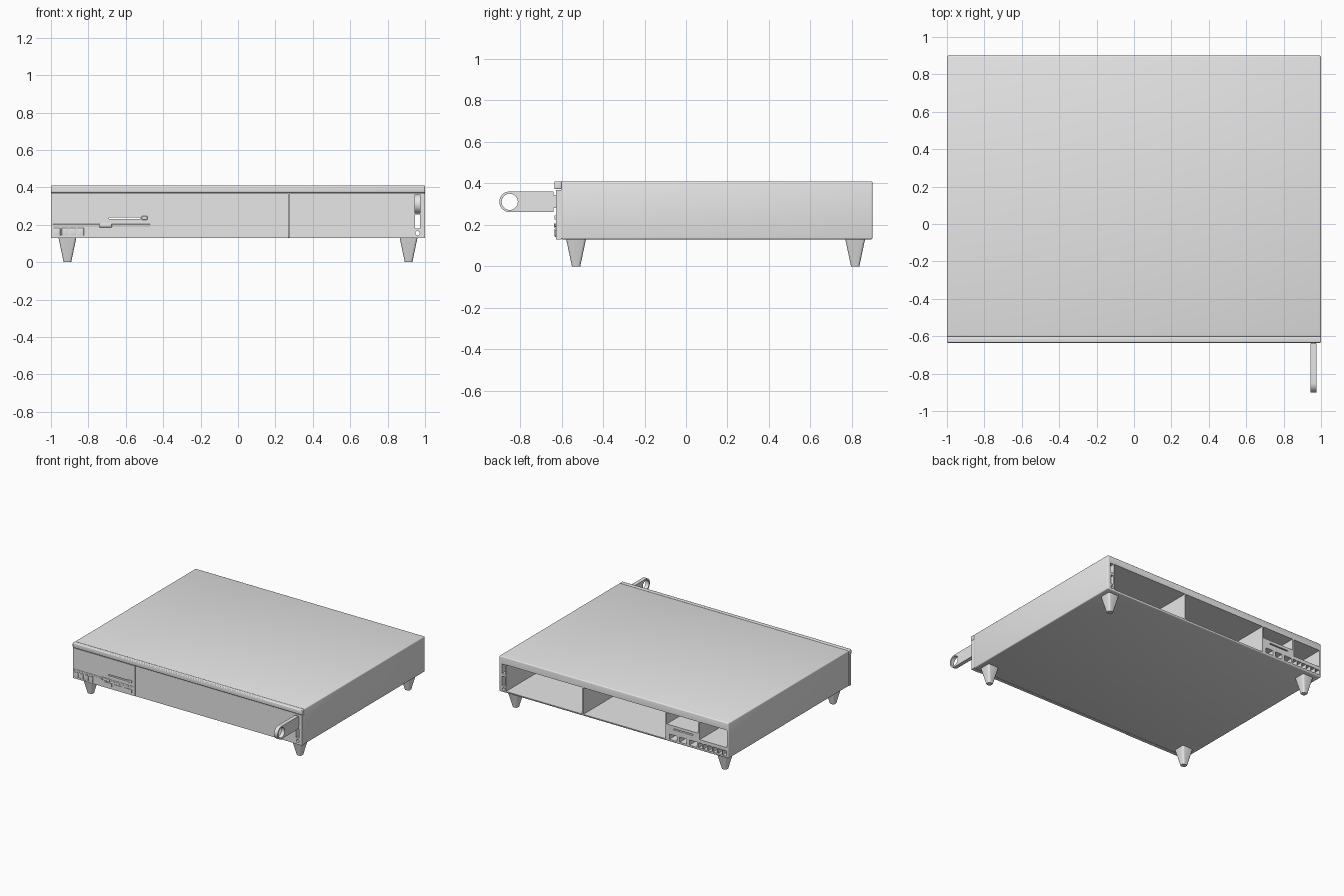
import bpy, bmesh, math
from mathutils import Matrix, Vector

if "Cube" in bpy.data.objects:
    bpy.data.objects.remove(bpy.data.objects["Cube"])

grey = bpy.data.materials.new("light grey")
grey.diffuse_color = (0.8, 0.8, 0.8, 1)
grey.use_nodes = True
grey.node_tree.nodes["Principled BSDF"].inputs["Base Color"].default_value = grey.diffuse_color


def finish(name, bm, bevel=0.0, segments=3):
    me = bpy.data.meshes.new(name)
    bmesh.ops.recalc_face_normals(bm, faces=bm.faces)
    bm.to_mesh(me)
    bm.free()
    ob = bpy.data.objects.new(name, me)
    bpy.context.collection.objects.link(ob)
    me.materials.append(grey)
    if bevel:
        m = ob.modifiers.new("bevel", 'BEVEL')
        m.width, m.segments = bevel, segments
        apply(ob, m)
    return ob


def apply(ob, m):
    bpy.context.view_layer.objects.active = ob
    bpy.ops.object.modifier_apply(modifier=m.name)


def add_box(bm, x0, x1, y0, y1, z0, z1):
    mat = Matrix.Translation(((x0 + x1) / 2, (y0 + y1) / 2, (z0 + z1) / 2)) \
        @ Matrix.Diagonal((x1 - x0, y1 - y0, z1 - z0, 1))
    return bmesh.ops.create_cube(bm, size=1, matrix=mat)["verts"]


def box(name, *dims, bevel=0.0):
    bm = bmesh.new()
    add_box(bm, *dims)
    return finish(name, bm, bevel)


def cut(ob, boxes, rods=()):
    # cut boxes and rods (x, z, radius) running front to back out of a part
    bm = bmesh.new()
    for b in boxes:
        add_box(bm, *b)
    for x, z, r in rods:
        bmesh.ops.create_cone(bm, cap_ends=True, segments=16, radius1=r, radius2=r, depth=4,
                              matrix=Matrix.Translation((x, 0, z)) @ Matrix.Rotation(math.pi / 2, 4, 'X'))
    cutter = finish("cutter", bm)
    m = ob.modifiers.new("cut", 'BOOLEAN')
    m.operation, m.solver, m.object = 'DIFFERENCE', 'EXACT', cutter
    apply(ob, m)
    bpy.data.objects.remove(cutter)


# columns of the front keys, shared with the channels behind them
keys = [(-0.985 + 0.042 * i, -0.95 + 0.042 * i) for i in range(6)]
ports = [(-0.725, -0.66), (-0.635, -0.575), (-0.55, -0.485)]
through = [(0.947, 0.973, -2, 2, 0.18, 0.255),       # latch slot
           (-0.69, -0.52, -2, 2, 0.231, 0.24)]        # drive slot

# case shell, open at the back with three long bays
F, B = -0.6, 2
case = box("case", -1, 1, -0.603, 0.9, 0.13, 0.41, bevel=0.008)
bays = [(0.275, 0.94, F, B, 0.143, 0.352),
        (-0.452, 0.265, F, B, 0.143, 0.352),
        (-0.988, -0.75, F, B, 0.215, 0.352),
        (-0.735, -0.462, F, B, 0.262, 0.352)]
channels = [(a, b, F, B, 0.148, 0.188) for a, b in keys + ports]
channels.append((0.945, 0.975, F, B, 0.275, 0.35))
cut(case, bays + channels + through, [(0.96, 0.155, 0.012)])

# front bezel: three panels and an overhanging lip
for name, a, b, y in [("drive_panel", -1, -0.458, -0.628),
                      ("middle_panel", -0.456, 0.27, -0.625),
                      ("right_panel", 0.272, 0.94, -0.625),
                      ("latch_panel", 0.94, 1, -0.628)]:
    p = box(name, a, b, y, -0.6, 0.13, 0.368)
    if name == "drive_panel":
        cut(p, through[1:])
    elif name == "latch_panel":
        cut(p, through[:1], [(0.96, 0.155, 0.012)])
box("front_lip", -1, 1, -0.635, -0.6, 0.372, 0.41, bevel=0.006)

# keys and ports along the lower left of the front
for i, (a, b) in enumerate(keys[:4]):
    box(f"key_{i + 1}", a, b, -0.633, -0.62, 0.142, 0.182, bevel=0.002)
for i, (a, b) in enumerate(ports):
    box(f"port_{i + 1}", a, b, -0.632, -0.62, 0.148, 0.175)

# drive front: rail, catch and eject button
box("drive_rail", -0.99, -0.47, -0.632, -0.62, 0.19, 0.203, bevel=0.003)
box("drive_catch", -0.74, -0.675, -0.636, -0.62, 0.186, 0.207, bevel=0.002)
box("eject_button", -0.515, -0.485, -0.635, -0.62, 0.226, 0.246, bevel=0.002)

# latch handle with a round eye, and its stub
box("handle_stub", 0.947, 0.973, -0.65, -0.6, 0.28, 0.345)
R, cy, cz, n = 0.05, -0.85, 0.311, 24
outer = [(-0.64, cz + R)]
outer += [(cy - R * math.sin(math.pi * i / n), cz + R * math.cos(math.pi * i / n)) for i in range(n + 1)]
outer += [(-0.64, cz - R)]
bm = bmesh.new()
face = bm.faces.new([bm.verts.new((0.945, y, z)) for y, z in outer])
ext = bmesh.ops.extrude_face_region(bm, geom=[face])["geom"]
bmesh.ops.translate(bm, vec=(0.03, 0, 0), verts=[v for v in ext if isinstance(v, bmesh.types.BMVert)])
if len(bm.faces) == len(outer) + 1:
    bm.faces.new([v for v in bm.verts if v.co.x < 0.95][:len(outer)])
handle = finish("handle", bm)
bm = bmesh.new()
bmesh.ops.create_cone(bm, cap_ends=True, segments=32, radius1=0.039, radius2=0.039, depth=0.2,
                      matrix=Matrix.Translation((0.96, cy, cz)) @ Matrix.Rotation(math.pi / 2, 4, 'Y'))
eye = finish("eye_cutter", bm)
m = handle.modifiers.new("eye", 'BOOLEAN')
m.operation, m.solver, m.object = 'DIFFERENCE', 'EXACT', eye
apply(handle, m)
bpy.data.objects.remove(eye)

# tapered feet with softened corners
for side, x in (("left", -0.912), ("right", 0.912)):
    for end, y in (("front", -0.53), ("rear", 0.816)):
        bm = bmesh.new()
        for v in add_box(bm, x - 0.048, x + 0.048, y - 0.048, y + 0.048, 0, 0.132):
            if v.co.z < 0.05:
                v.co.x = x + (v.co.x - x) * 0.42
                v.co.y = y + (v.co.y - y) * 0.42
        edges = [e for e in bm.edges if abs(e.verts[0].co.z - e.verts[1].co.z) > 0.1]
        bmesh.ops.bevel(bm, geom=edges, offset=0.012, segments=3, profile=0.5, affect='EDGES')
        finish(f"{end}_{side}_foot", bm)

# smooth the rounded parts while keeping edges sharp
for ob in bpy.data.objects:
    ob.select_set(True)
bpy.ops.object.shade_smooth_by_angle(angle=math.radians(35))
